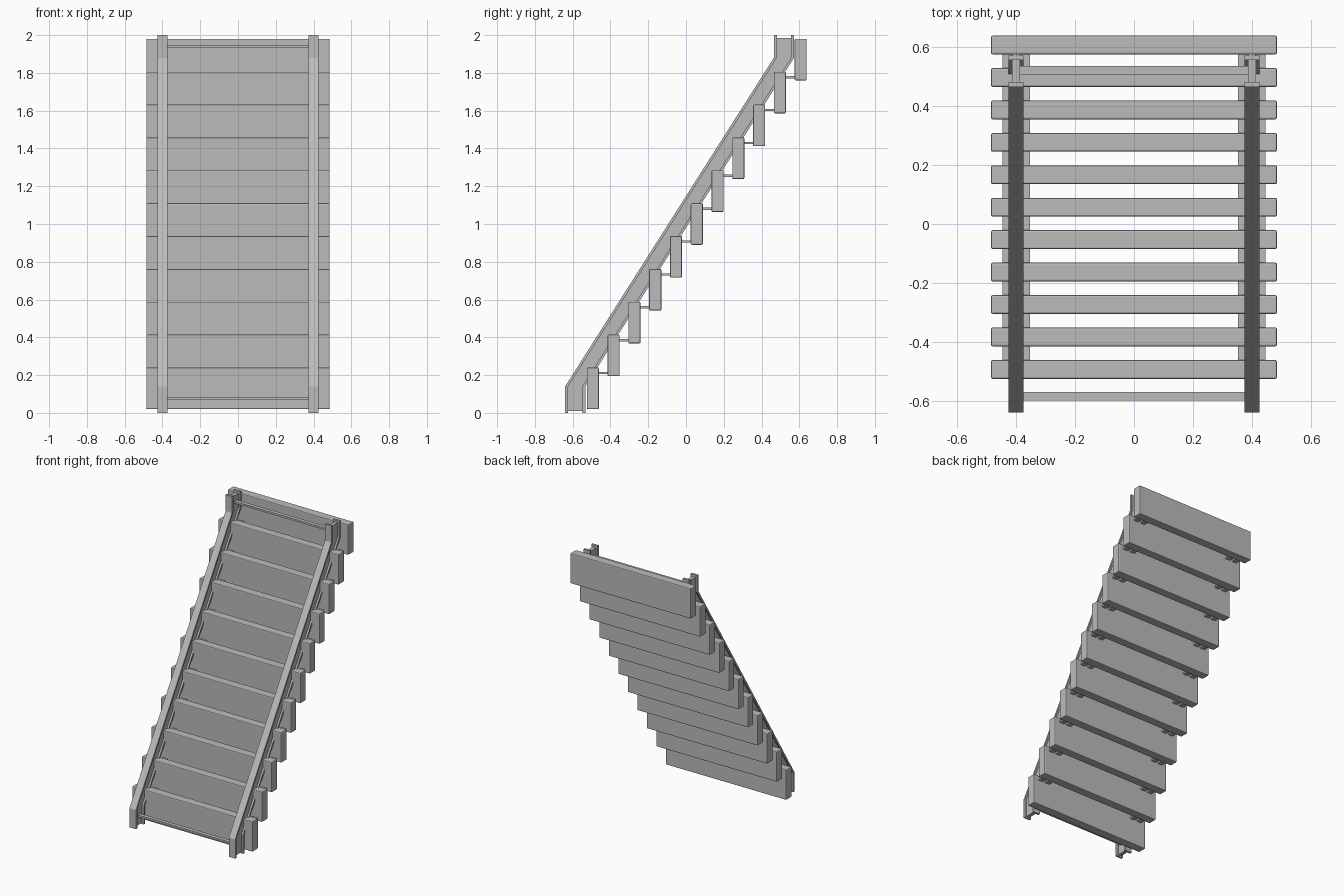
import bpy, bmesh

if "Cube" in bpy.data.objects:
    bpy.data.objects.remove(bpy.data.objects["Cube"], do_unlink=True)

grey = bpy.data.materials.new("plain_grey")
grey.use_nodes = True
grey.diffuse_color = (0.5, 0.5, 0.5, 1)
grey.node_tree.nodes["Principled BSDF"].inputs["Base Color"].default_value = (0.5, 0.5, 0.5, 1)


def finish(name, bm, bevel=0):
    bmesh.ops.recalc_face_normals(bm, faces=bm.faces)
    mesh = bpy.data.meshes.new(name)
    bm.to_mesh(mesh)
    bm.free()
    mesh.materials.append(grey)
    obj = bpy.data.objects.new(name, mesh)
    bpy.context.collection.objects.link(obj)
    if bevel:
        mod = obj.modifiers.new("soft_edges", "BEVEL")
        mod.width = bevel
        mod.segments = 2
    return obj


def box(name, x, y, z, bevel=0):
    """Box from (low, high) ranges on each axis."""
    bm = bmesh.new()
    bmesh.ops.create_cube(bm, size=1)
    for v in bm.verts:
        v.co = [r[0] if c < 0 else r[1] for c, r in zip(v.co, (x, y, z))]
    return finish(name, bm, bevel)


def strip(name, x, front, back, low, high):
    """Cranked strip: upright foot, sloped run, upright head."""
    run = [(0, low), (0, 0.14), (RUN, 1.88), (RUN, high)]
    outline = [(front + y, z) for y, z in run]
    outline += [(back + y, z) for y, z in reversed(run)]
    bm = bmesh.new()
    face = bm.faces.new([bm.verts.new((x[0], y, z)) for y, z in outline])
    grown = bmesh.ops.extrude_face_region(bm, geom=[face])["geom"]
    verts = [g for g in grown if isinstance(g, bmesh.types.BMVert)]
    bmesh.ops.translate(bm, verts=verts, vec=(x[1] - x[0], 0, 0))
    return finish(name, bm)


RUN = 1.105
STEPS = 11
STEP_Y, STEP_Z = 0.11, 0.174

# Boards
for i in range(STEPS):
    y, z = -0.525 + i * STEP_Y, 0.02 + i * STEP_Z
    box(f"board_{i + 1}", (-0.485, 0.485), (y, y + 0.064), (z, z + 0.22), 0.006)

for side, s in (("left", 1), ("right", -1)):
    # I-beam stringers
    flange = (s * 0.40 - 0.026, s * 0.40 + 0.026)
    web = (s * 0.40 - 0.013, s * 0.40 + 0.013)
    strip(f"{side}_front_flange", flange, -0.64, -0.624, 0, 2)
    strip(f"{side}_web", web, -0.626, -0.547, 0.01, 1.985)
    strip(f"{side}_back_flange", flange, -0.549, -0.533, 0, 2)
    # Paired tabs joining each board to the one above
    for i in range(1, STEPS):
        y, z = -0.525 + i * STEP_Y, 0.02 + i * STEP_Z
        for part, near in (("inner", 0.353), ("outer", 0.410)):
            x = sorted((s * near, s * (near + 0.036)))
            box(f"{side}_{part}_tab_{i}", x, (y - 0.08, y + 0.03), (z + 0.011, z + 0.023))

# Cross bars between the stringers
box("lower_cross_bar", (-0.395, 0.395), (-0.598, -0.57), (0.07, 0.084))
box("upper_cross_bar", (-0.395, 0.395), (0.507, 0.535), (1.932, 1.946))
